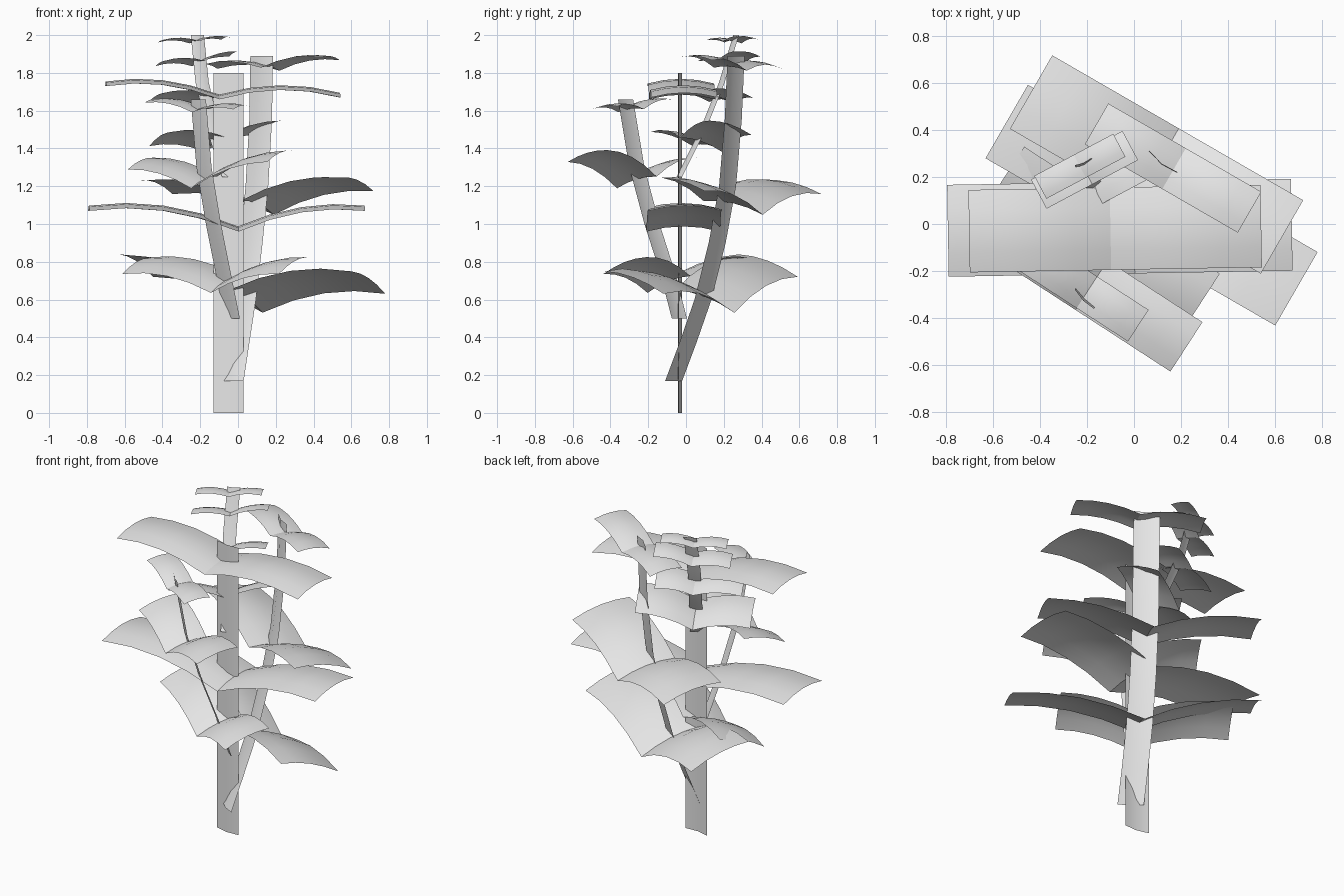
import bpy
import bmesh
from math import sin, cos, radians
from mathutils import Vector

cube = bpy.data.objects.get("Cube")
if cube:
    bpy.data.objects.remove(cube)

grey = bpy.data.materials.new("plain grey")
grey.use_nodes = True
grey.diffuse_color = (0.8, 0.8, 0.8, 1)
grey.node_tree.nodes["Principled BSDF"].inputs["Base Color"].default_value = (0.8, 0.8, 0.8, 1)

UP = Vector((0, 0, 1))


def make_sheet(name, rows):
    """Skin a smooth open sheet over equal rows of points."""
    bm = bmesh.new()
    grid = [[bm.verts.new(p) for p in row] for row in rows]
    for low, high in zip(grid, grid[1:]):
        for i in range(len(low) - 1):
            bm.faces.new((low[i], low[i + 1], high[i + 1], high[i]))
    for face in bm.faces:
        face.smooth = True
    mesh = bpy.data.meshes.new(name)
    bm.to_mesh(mesh)
    bm.free()
    mesh.materials.append(grey)
    obj = bpy.data.objects.new(name, mesh)
    bpy.context.collection.objects.link(obj)
    return obj


def make_stalk(name, path, half, bulge):
    """Curved strip following a path, slightly bowed across its width."""
    half = Vector((*half, 0))
    bow = half.cross(UP).normalized() * bulge
    rows = [[Vector(p) - half, Vector(p) + bow, Vector(p) + half] for p in path]
    make_sheet(name, rows)


def make_leaf(name, hub, along, across, rise, length, width):
    """Arched rectangular leaf, bowed along and across."""
    rows = []
    for i in range(5):
        u = i / 4
        lift = rise * u + 0.28 * length * u * (1 - u)
        middle = hub + along * length * u + UP * lift
        rows.append([middle + across * width * v / 2 + UP * 0.07 * width * (1 - v * v)
                     for v in (-1, -0.5, 0, 0.5, 1)])
    make_sheet(name, rows)


def make_pairs(name, angle, pairs):
    """Leaf pairs spreading both ways from hubs on one stalk."""
    a = radians(angle)
    axis = Vector((cos(a), sin(a), 0))
    for n, (hub, left, right, width, slope) in enumerate(pairs, 1):
        across = Vector((-sin(a), cos(a), slope))
        for side, sign, (length, rise) in (("a", -1, left), ("b", 1, right)):
            make_leaf(f"{name}_leaf_{n}{side}", Vector(hub), axis * sign,
                      across * sign, rise, length, width)


# Stalks
make_stalk("main_stalk", [(-0.05, -0.03, z * 0.45) for z in range(5)], (0.08, -0.008), 0.012)
make_stalk("back_stalk",
           [(-0.03, -0.065, 0.17), (0.0, 0.01, 0.37), (0.035, 0.09, 0.6), (0.07, 0.165, 0.9),
            (0.1, 0.22, 1.2), (0.12, 0.25, 1.55), (0.125, 0.265, 1.89)], (0.06, -0.045), 0.012)
make_stalk("front_stalk",
           [(-0.03, -0.035, 0.5), (-0.08, -0.1, 0.75), (-0.13, -0.18, 1.0),
            (-0.18, -0.26, 1.3), (-0.21, -0.32, 1.66)], (0.04, -0.04), 0.008)
make_stalk("side_stalk",
           [(-0.05, -0.035, 1.25), (-0.13, 0.09, 1.5), (-0.19, 0.19, 1.75),
            (-0.215, 0.265, 2.0)], (0.035, 0.015), 0.006)

# Leaf pairs: hub, (length, rise) each way, width, sideways slope
make_pairs("main", 1, [
    ((0.0, -0.015, 0.96), (0.79, 0.11), (0.67, 0.11), 0.39, 0),
    ((-0.1, -0.02, 1.66), (0.6, 0.07), (0.64, 0.01), 0.35, 0)])
make_pairs("back", -30, [
    ((0.04, 0.1, 0.59), (0.67, 0.19), (0.75, 0.1), 0.36, -0.33),
    ((0.1, 0.25, 1.085), (0.62, 0.11), (0.61, 0.125), 0.36, -0.2),
    ((0.17, 0.235, 1.82), (0.38, 0.01), (0.37, 0.055), 0.2, -0.08)])
make_pairs("front", -33, [
    ((-0.07, -0.09, 0.68), (0.56, 0.1), (0.43, 0.1), 0.27, 0.33),
    ((-0.18, -0.26, 1.22), (0.4, 0.1), (0.48, 0.14), 0.25, 0.25),
    ((-0.2, -0.29, 1.6), (0.3, 0.05), (0.26, 0.015), 0.16, 0.1)])
make_pairs("side", 28, [
    ((-0.12, 0.08, 1.42), (0.33, 0.03), (0.33, 0.09), 0.25, -0.3),
    ((-0.18, 0.17, 1.66), (0.28, 0.01), (0.22, 0.03), 0.19, -0.25),
    ((-0.21, 0.23, 1.85), (0.22, 0.0), (0.22, 0.05), 0.14, -0.2),
    ((-0.23, 0.245, 1.962), (0.19, 0.005), (0.19, 0.02), 0.11, -0.1)])
